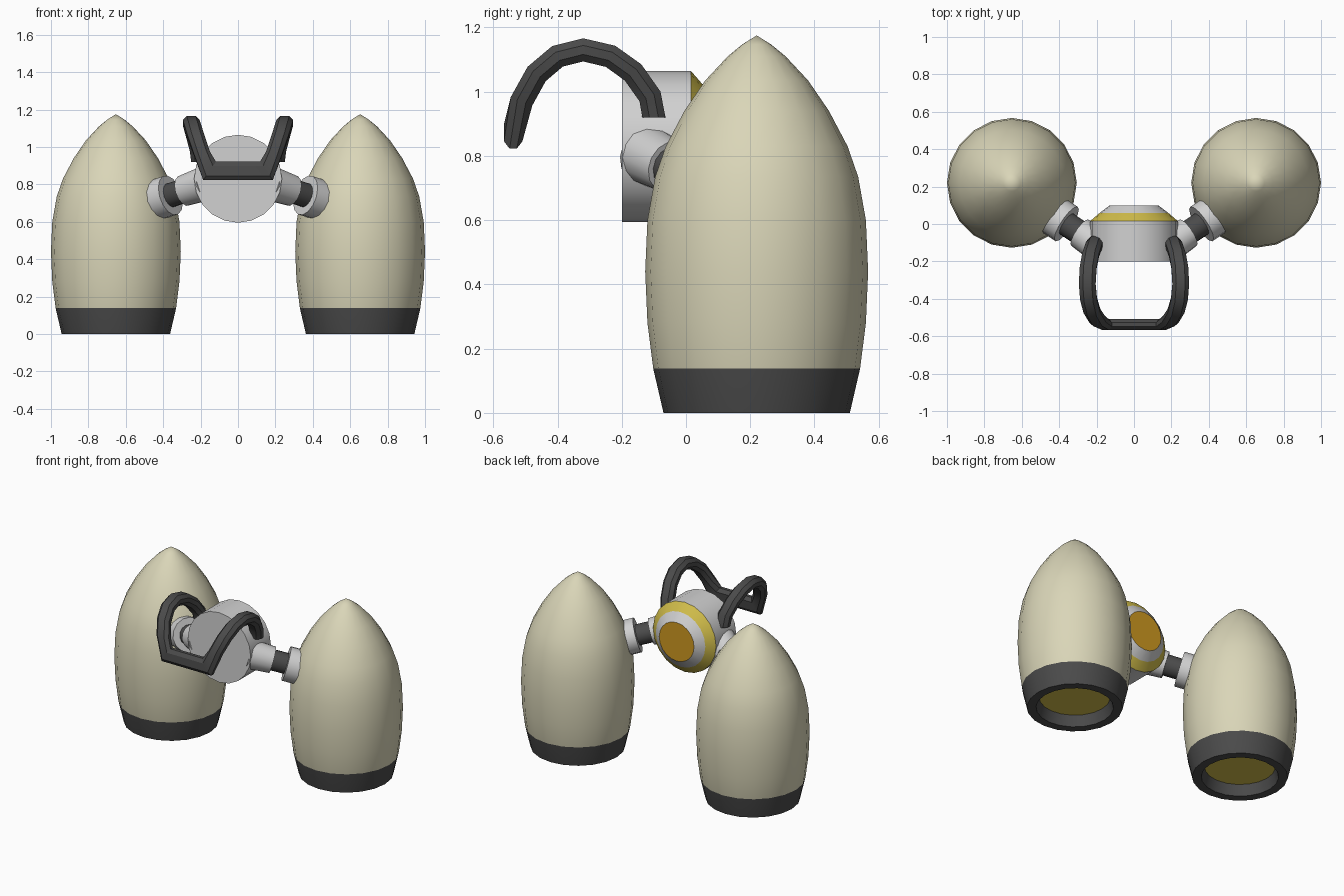
import bpy, bmesh, math
from mathutils import Vector, Matrix

if "Cube" in bpy.data.objects:
    bpy.data.objects.remove(bpy.data.objects["Cube"])


def mat(name, rgb):
    m = bpy.data.materials.new(name)
    m.diffuse_color = (*rgb, 1)
    m.use_nodes = True
    m.node_tree.nodes["Principled BSDF"].inputs["Base Color"].default_value = m.diffuse_color
    return m


BEIGE = mat("beige", (0.70, 0.67, 0.48))
DARK = mat("dark_grey", (0.07, 0.07, 0.07))
GREY = mat("light_grey", (0.64, 0.64, 0.64))
YELLOW = mat("yellow", (0.65, 0.52, 0.07))
AMBER = mat("amber", (0.62, 0.32, 0.015))


def finish(name, bm, mats, angle=35):
    bmesh.ops.recalc_face_normals(bm, faces=bm.faces)
    me = bpy.data.meshes.new(name)
    bm.to_mesh(me)
    bm.free()
    for m in mats:
        me.materials.append(m)
    ob = bpy.data.objects.new(name, me)
    bpy.context.collection.objects.link(ob)
    bpy.ops.object.select_all(action='DESELECT')
    ob.select_set(True)
    bpy.context.view_layer.objects.active = ob
    bpy.ops.object.shade_smooth_by_angle(angle=math.radians(angle))
    return ob


def lathe(name, profile, mats, bands, loc, axis=(0, 0, 1), sides=20, angle=35):
    """Revolve (radius, height) points; bands gives the material of each segment."""
    axis = Vector(axis)
    rot = Vector((0, 0, 1)).rotation_difference(axis).to_matrix().to_4x4()
    bm = bmesh.new()
    rings = []
    for r, h in profile:
        if r == 0:
            rings.append([bm.verts.new((0, 0, h))] * sides)
        else:
            rings.append([bm.verts.new((r * math.cos(2 * math.pi * i / sides),
                                        r * math.sin(2 * math.pi * i / sides), h))
                          for i in range(sides)])
    for a, b, m in zip(rings, rings[1:], bands):
        for i in range(sides):
            j = (i + 1) % sides
            f = bm.faces.new(list(dict.fromkeys((a[i], a[j], b[j], b[i]))))
            f.material_index = m
    bm.transform(Matrix.Translation(loc) @ rot)
    return finish(name, bm, mats, angle)


# Thruster tanks: recessed yellow disc, dark nozzle ring, beige pointed shell
tank = [(0, 0.07), (0.215, 0.07), (0.235, 0), (0.29, 0), (0.322, 0.138),
        (0.34, 0.28), (0.347, 0.44), (0.34, 0.60), (0.316, 0.735), (0.283, 0.83),
        (0.225, 0.94), (0.16, 1.035), (0.09, 1.11), (0.045, 1.147), (0, 1.175)]
bands = [0, 1, 1, 1] + [2] * 10

# Arms: joint at the body, dark shaft, wider pad at the tank
for s, side in ((1, "right"), (-1, "left")):
    lathe(side + "_tank", tank, [YELLOW, DARK, BEIGE], bands, (s * 0.653, 0.22, 0))
    d = Vector((s * 0.80, 0.53, -0.27)).normalized()
    mid = Vector((s * 0.33, -0.02, 0.752))
    for part, r0, r1, h0, h1, m in (("joint", 0.094, 0.084, -0.20, -0.05, GREY),
                                    ("shaft", 0.066, 0.066, -0.08, 0.06, DARK),
                                    ("pad", 0.11, 0.11, 0.038, 0.134, GREY)):
        lathe(f"{side}_arm_{part}", [(0, h0), (r0, h0), (r1, h1), (0, h1)],
              [m], [0] * 3, mid, d, 14)

# Central drum with bevelled yellow ring and amber rear disc
lathe("central_drum", [(0, -0.2), (0.235, -0.2), (0.235, 0.015), (0.185, 0.058),
                       (0.13, 0.1), (0, 0.1)],
      [GREY, YELLOW, AMBER], [0, 0, 1, 0, 2], (0, 0, 0.83), (0, 1, 0), 20, 25)

# Carrying handle: flat band sweeping over from the drum to a front crossbar
path = [Vector(p) for p in (
    (0.205, -0.10, 0.92), (0.213, -0.112, 0.985), (0.232, -0.165, 1.06),
    (0.245, -0.235, 1.11), (0.25, -0.32, 1.13), (0.243, -0.40, 1.11),
    (0.225, -0.465, 1.055), (0.195, -0.512, 0.97), (0.152, -0.538, 0.872))]
half = []
for i, p in enumerate(path):
    t = path[min(i + 1, len(path) - 1)] - path[max(i - 1, 0)]
    n = Vector((0, -t.z, t.y)) * -1
    n.normalize()
    if n.dot(p - Vector((0, -0.32, 0.9))) < 0:
        n = -n
    w = Vector((1, 0, 0))
    if i == 0:
        n = Vector((0, 1, 0))
    if i == len(path) - 1:      # mitred corner into the crossbar
        w, n = Vector((0.75, 0, -1.1)), Vector((0, -0.8, 0))
    half.append((p, w, n))


def flip(v):
    return Vector((-v.x, v.y, v.z))


full = half + [tuple(flip(v) for v in st) for st in reversed(half)]
section = [(0.045, 0.014), (0.024, 0.036), (-0.024, 0.036), (-0.045, 0.014),
           (-0.045, -0.014), (-0.024, -0.036), (0.024, -0.036), (0.045, -0.014)]
bm = bmesh.new()
rings = [[bm.verts.new(p + a * w + b * n) for a, b in section] for p, w, n in full]
for a, b in zip(rings, rings[1:]):
    for i in range(8):
        j = (i + 1) % 8
        bm.faces.new((a[i], a[j], b[j], b[i]))
bm.faces.new(rings[0])
bm.faces.new(rings[-1])
finish("handle", bm, [DARK], 30)
